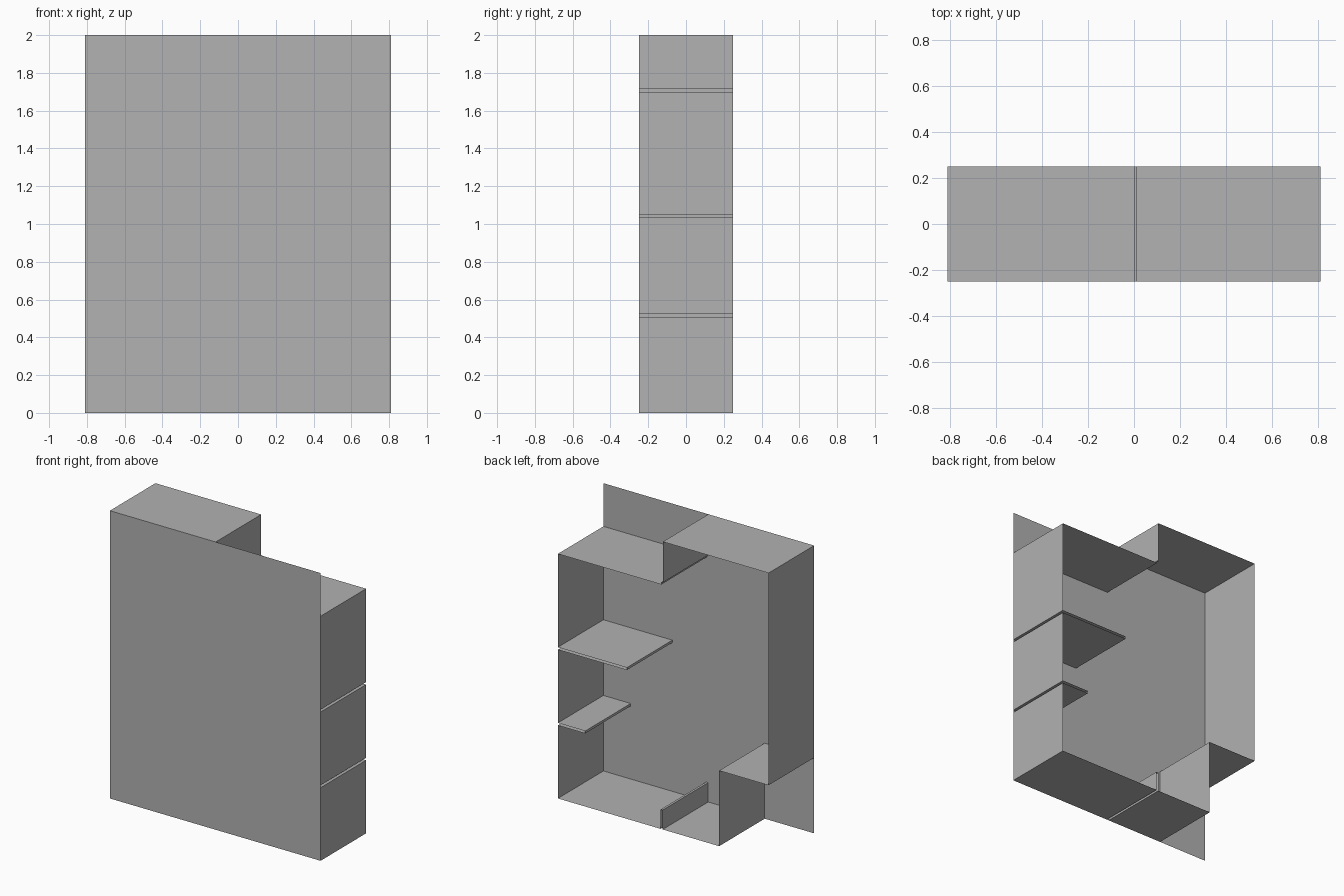
import bpy
import bmesh

cube = bpy.data.objects.get("Cube")
if cube:
    bpy.data.objects.remove(cube, do_unlink=True)

HALF_WIDTH = 0.81
HALF_DEPTH = 0.25
HEIGHT = 2.0
BOARD = 0.017

grey = bpy.data.materials.new("plain_grey")
grey.use_nodes = True
colour = (0.445, 0.445, 0.445, 1.0)
grey.diffuse_color = colour
grey.node_tree.nodes["Principled BSDF"].inputs["Base Color"].default_value = colour


def finish(name, bm):
    mesh = bpy.data.meshes.new(name)
    bm.to_mesh(mesh)
    bm.free()
    mesh.materials.append(grey)
    part = bpy.data.objects.new(name, mesh)
    bpy.context.collection.objects.link(part)
    return part


def sheet(name, path):
    """Sweep an open x-z path through the full depth as a thin sheet."""
    bm = bmesh.new()
    rows = [[bm.verts.new((x, y, z)) for x, z in path]
            for y in (-HALF_DEPTH, HALF_DEPTH)]
    front, back = rows
    for i in range(len(path) - 1):
        bm.faces.new((front[i], front[i + 1], back[i + 1], back[i]))
    return finish(name, bm)


def folded_shelf(name, top, end_x):
    """Shelf folded inwards from the side wall, open to the outside."""
    low = top - BOARD
    return sheet(name, [(HALF_WIDTH, low), (end_x, low),
                        (end_x, top), (HALF_WIDTH, top)])


# Full front panel
bm = bmesh.new()
corners = [(-HALF_WIDTH, 0), (HALF_WIDTH, 0),
           (HALF_WIDTH, HEIGHT), (-HALF_WIDTH, HEIGHT)]
bm.faces.new([bm.verts.new((x, -HALF_DEPTH, z)) for x, z in corners])
finish("front_panel", bm)

# Heights and positions of the stepped outline
roof_low = 1.70
shelf_tops = {"upper_shelf": (1.051, 0.28), "lower_shelf": (0.525, 0.60)}
notch_x, notch_z = -0.43, 0.525
slot_right, slot_left = 0.004, 0.02

# Left wall, in three pieces between the shelf slots
bottom = 0.0
for name, (top, end_x) in reversed(shelf_tops.items()):
    sheet("left_wall_below_" + name, [(HALF_WIDTH, bottom), (HALF_WIDTH, top - BOARD)])
    folded_shelf(name, top, end_x)
    bottom = top
sheet("left_wall_top", [(HALF_WIDTH, bottom), (HALF_WIDTH, roof_low)])

# Stepped roof with a small ledge at the foot of the step
ledge_x, step_x = 0.014, 0.003
sheet("stepped_roof", [(HALF_WIDTH, roof_low), (ledge_x, roof_low),
                       (ledge_x, roof_low + BOARD), (step_x, roof_low + BOARD),
                       (step_x, HEIGHT), (-HALF_WIDTH, HEIGHT)])

# Right wall and the notch cut into the lower corner
sheet("right_wall", [(-HALF_WIDTH, HEIGHT), (-HALF_WIDTH, notch_z)])
sheet("corner_notch", [(-HALF_WIDTH, notch_z), (notch_x, notch_z), (notch_x, 0)])

# Floor folded up into a low divider
divider_top = 0.135
sheet("floor_and_divider", [(notch_x, 0), (slot_right, 0), (slot_right, divider_top),
                            (slot_left, divider_top), (slot_left, 0), (HALF_WIDTH, 0)])
